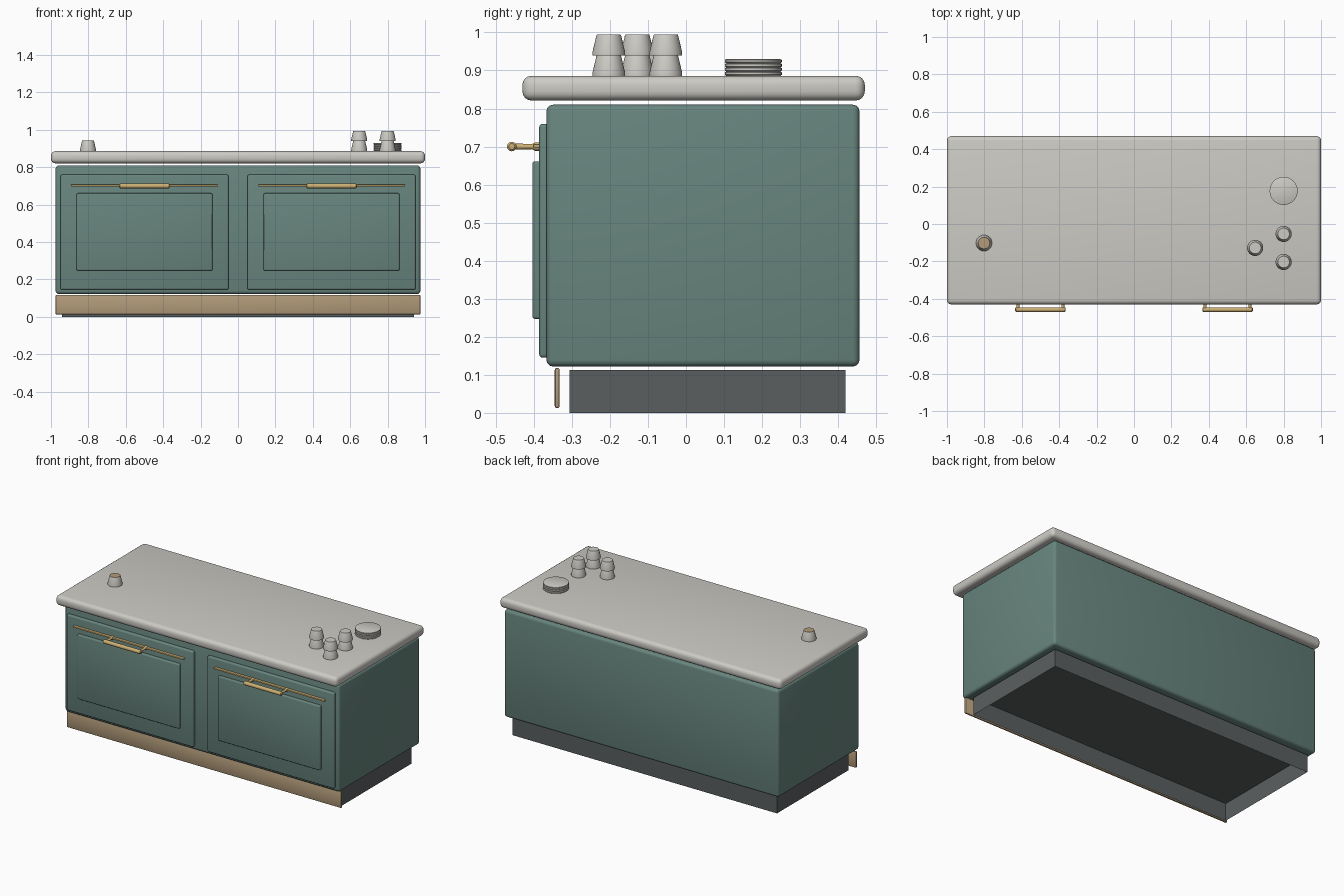
import bpy, bmesh, math

if "Cube" in bpy.data.objects:
    bpy.data.objects.remove(bpy.data.objects["Cube"])


def mat(name, rgb):
    m = bpy.data.materials.new(name)
    lin = [(c / 255 / 12.92 if c / 255 <= 0.04045 else ((c / 255 + 0.055) / 1.055) ** 2.4) for c in rgb]
    m.diffuse_color = (*lin, 1)
    m.use_nodes = True
    m.node_tree.nodes["Principled BSDF"].inputs["Base Color"].default_value = m.diffuse_color
    return m


GREEN = mat("sage green paint", (104, 133, 126))
STONE = mat("pale stone", (205, 203, 197))
CERAMIC = mat("ceramic", (205, 203, 197))
WOOD = mat("tan wood", (178, 155, 122))
GOLD = mat("brass", (206, 176, 116))
DARK = mat("dark grey plinth", (90, 95, 96))


def finish(name, bm, m, smooth=True):
    me = bpy.data.meshes.new(name)
    bmesh.ops.recalc_face_normals(bm, faces=bm.faces)
    bm.to_mesh(me)
    bm.free()
    me.materials.append(m)
    ob = bpy.data.objects.new(name, me)
    bpy.context.collection.objects.link(ob)
    if smooth:
        bpy.ops.object.select_all(action='DESELECT')
        ob.select_set(True)
        bpy.context.view_layer.objects.active = ob
        bpy.ops.object.shade_smooth_by_angle(angle=math.radians(35))
    return ob


def box(name, x, y, z, m, bevel=0.0, seg=3, open_bottom=False):
    bm = bmesh.new()
    bmesh.ops.create_cube(bm, size=1)
    for v in bm.verts:
        for i, (a, b) in enumerate((x, y, z)):
            v.co[i] = a if v.co[i] < 0 else b
    if bevel:
        bmesh.ops.bevel(bm, geom=bm.edges[:], offset=bevel, segments=seg, profile=0.5, affect='EDGES')
    bm.normal_update()
    if open_bottom:
        bmesh.ops.delete(bm, geom=[f for f in bm.faces if f.normal.z < -0.9], context='FACES_ONLY')
    return finish(name, bm, m, bevel > 0)


def lathe(name, pts, loc, m, n=32, axis='Z'):
    """Spin a (radius, height) profile; both ends are capped."""
    bm = bmesh.new()
    rings = []
    for r, h in pts:
        ring = []
        for i in range(n):
            a = 2 * math.pi * i / n
            c, s = r * math.cos(a), r * math.sin(a)
            p = {'Z': (c, s, h), 'X': (h, c, s), 'Y': (c, h, s)}[axis]
            ring.append(bm.verts.new([p[k] + loc[k] for k in range(3)]))
        rings.append(ring)
    for a, b in zip(rings, rings[1:]):
        for i in range(n):
            bm.faces.new((a[i], a[(i + 1) % n], b[(i + 1) % n], b[i]))
    bm.faces.new(rings[0])
    bm.faces.new(rings[-1])
    return finish(name, bm, m)


# main carcass, worktop, hollow plinth and front kickboard
box("cabinet_body", (-0.975, 0.975), (-0.367, 0.456), (0.122, 0.81), GREEN, 0.017)
box("worktop", (-1, 1), (-0.43, 0.47), (0.821, 0.886), STONE, 0.024, 4)
box("plinth", (-0.94, 0.94), (-0.306, 0.419), (0, 0.113), DARK, open_bottom=True)
box("kickboard", (-0.975, 0.975), (-0.345, -0.332), (0.013, 0.118), WOOD, 0.005, 2)

# drawer fronts with raised panels, brass strips and bar handles
for side, cx in (("left", -0.5), ("right", 0.5)):
    box(side + "_door", (cx - 0.45, cx + 0.45), (-0.386, -0.355), (0.145, 0.76), GREEN, 0.009)
    box(side + "_raised_panel", (cx - 0.363, cx + 0.363), (-0.404, -0.375), (0.247, 0.661), GREEN, 0.007)
    box(side + "_brass_strip", (cx - 0.393, cx + 0.393), (-0.402, -0.38), (0.697, 0.707), GOLD, 0.003, 2)
    lathe(side + "_handle_bar", [(0.008, -0.135), (0.0125, -0.131), (0.0125, 0.131), (0.008, 0.135)],
          (cx, -0.458, 0.70), GOLD, 16, 'X')
    for k in (-1, 1):
        lathe(f"{side}_handle_post_{k}", [(0.011, -0.38), (0.011, -0.397), (0.007, -0.405), (0.008, -0.458)],
              (cx + k * 0.12, 0, 0.70), GOLD, 16, 'Y')

# upside-down cups: three stacks of two
CUP = [(0.043, 0), (0.043, 0.008), (0.033, 0.05), (0.031, 0.055)]
TOP = 0.886
for i, (x, y) in enumerate(((0.648, -0.128), (0.8, -0.053), (0.8, -0.203))):
    for j in range(2):
        lathe(f"cup_{i}_{j}", CUP, (x, y, TOP + j * 0.054), CERAMIC)

# single cup with a wood-coloured disc on top
lathe("single_cup", CUP, (-0.802, -0.102, TOP), CERAMIC)
lathe("cup_disc", [(0.031, 0), (0.031, 0.002)], (-0.802, -0.102, TOP + 0.0545), WOOD)

# pile of plates
for i in range(4):
    lathe(f"plate_{i}", [(0.071, 0), (0.075, 0.003), (0.075, 0.009), (0.071, 0.011)],
          (0.8, 0.177, TOP + i * 0.011), CERAMIC)
